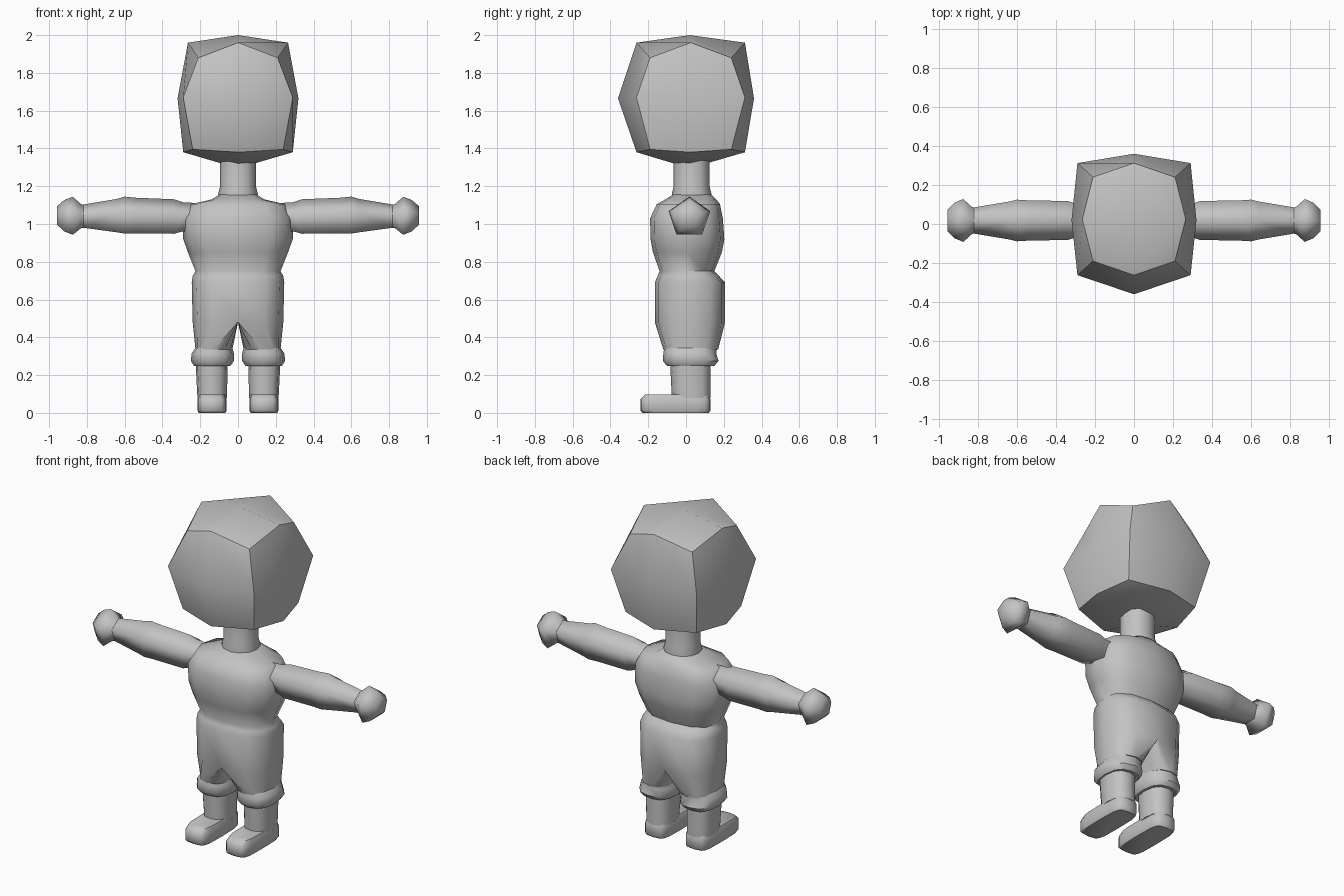
import bpy, bmesh, math

if "Cube" in bpy.data.objects:
    bpy.data.objects.remove(bpy.data.objects["Cube"])

grey = bpy.data.materials.new("plain grey")
grey.diffuse_color = (0.55, 0.55, 0.55, 1)
grey.use_nodes = True
grey.node_tree.nodes["Principled BSDF"].inputs["Base Color"].default_value = grey.diffuse_color


def finish(name, bm, angle=50):
    """Weld, smooth (edges over the angle stay sharp) and store as an object."""
    bmesh.ops.remove_doubles(bm, verts=bm.verts, dist=0.0005)
    bmesh.ops.recalc_face_normals(bm, faces=bm.faces)
    for f in bm.faces:
        f.smooth = True
    for e in bm.edges:
        if e.is_manifold:
            e.smooth = e.calc_face_angle(0) < math.radians(angle)
    me = bpy.data.meshes.new(name)
    bm.to_mesh(me)
    bm.free()
    me.materials.append(grey)
    ob = bpy.data.objects.new(name, me)
    bpy.context.collection.objects.link(ob)
    return ob


def loft(bm, rings, cap_start=True, cap_end=True):
    rows = [[bm.verts.new(p) for p in r] for r in rings]
    n = len(rows[0])
    for a, b in zip(rows, rows[1:]):
        for i in range(n):
            j = (i + 1) % n
            bm.faces.new((a[i], a[j], b[j], b[i]))
    if cap_start:
        bm.faces.new(rows[0])
    if cap_end:
        bm.faces.new(rows[-1])


def oval(z, x0, x1, y0, y1, power=2.5, n=12):
    """Rounded-box ring at height z."""
    def s(v):
        return math.copysign(abs(v) ** (2 / power), v)
    pts = []
    for i in range(n):
        a = math.tau * i / n
        pts.append(((x0 + x1) / 2 + (x1 - x0) / 2 * s(math.cos(a)),
                    (y0 + y1) / 2 + (y1 - y0) / 2 * s(math.sin(a)), z))
    return pts


def flip(ring, side):
    return [(x * side, y, z) for x, y, z in ring]


# Head: cube split once, each kind of point moved to its own distance
bm = bmesh.new()
bmesh.ops.create_cube(bm, size=2)
bmesh.ops.subdivide_edges(bm, edges=bm.edges[:], cuts=1, use_grid_fill=True)
for v in bm.verts:
    i, j, k = (round(c) for c in v.co)
    n = abs(i) + abs(j) + abs(k)
    if n == 1:
        v.co = (i * 0.32, j * 0.36 + (0.02 if not j else 0), 1.665 + k * (0.335 if k > 0 else 0.37))
    elif n == 2:
        v.co = (i * (0.265 if k > 0 else 0.29), 0.025 + j * 0.287, 1.67 + k * 0.29)
    else:
        v.co = (i * (0.21 if k > 0 else 0.24), 0.025 + j * 0.215, 1.88 if k > 0 else 1.395)
finish("head", bm, 46)

# Neck
bm = bmesh.new()
loft(bm, [oval(z, -r, r, 0.03 - r, 0.03 + r, 2.2) for z, r in
          ((1.10, 0.10), (1.16, 0.105), (1.2, 0.095), (1.36, 0.095))])
finish("neck", bm)

# Torso and trouser legs as one skin: z, half width, front y, back y
torso = [(1.155, 0.10, -0.07, 0.135), (1.13, 0.14, -0.11, 0.16), (1.105, 0.25, -0.155, 0.18),
         (1.03, 0.292, -0.19, 0.195), (0.92, 0.29, -0.188, 0.203), (0.85, 0.265, -0.175, 0.19),
         (0.75, 0.225, -0.14, 0.15), (0.725, 0.24, -0.15, 0.175), (0.69, 0.245, -0.165, 0.207),
         (0.48, 0.24, -0.165, 0.207)]
bm = bmesh.new()
rings = [oval(z, -w, w, y0, y1, 2.6) for z, w, y0, y1 in torso]
loft(bm, rings, True, False)
for side in (1, -1):
    top = [(max(0, x), y, z) for x, y, z in rings[-1]]
    low = oval(0.335, 0.03, 0.225, -0.12, 0.17)
    loft(bm, [flip(top, side), flip(low, side)], False, True)
bmesh.ops.dissolve_degenerate(bm, dist=0.0005, edges=bm.edges[:])
finish("torso_and_trousers", bm)

for side, word in ((1, "left"), (-1, "right")):
    # Rolled trouser cuff
    bm = bmesh.new()
    cuff = [(0.345, 0.03, 0.225, -0.115, 0.165), (0.315, 0.022, 0.245, -0.12, 0.16),
            (0.275, 0.022, 0.25, -0.122, 0.172), (0.248, 0.04, 0.232, -0.1, 0.15)]
    loft(bm, [flip(oval(*c), side) for c in cuff])
    finish(word + "_cuff", bm)

    # Shin
    bm = bmesh.new()
    shin = [(0.28, 0.055, 0.225, -0.085, 0.13), (0.08, 0.058, 0.215, -0.075, 0.13)]
    loft(bm, [flip(oval(*c), side) for c in shin])
    finish(word + "_shin", bm)

    # Shoe
    bm = bmesh.new()
    shoe = [(0.0, 0.067, 0.208, -0.23, 0.12), (0.012, 0.06, 0.215, -0.242, 0.13),
            (0.07, 0.06, 0.215, -0.242, 0.13), (0.097, 0.07, 0.205, -0.215, 0.12)]
    loft(bm, [flip(oval(*c, 4.5, 16), side) for c in shoe])
    finish(word + "_shoe", bm)

    # Five-sided sleeve, forearm and fist: x, radius, centre z
    sleeve = [(0.2, 0.08, 1.03), (0.29, 0.085, 1.03), (0.34, 0.101, 1.03), (0.54, 0.104, 1.035),
              (0.6, 0.108, 1.037), (0.64, 0.098, 1.035), (0.83, 0.066, 1.035)]
    fist = [(0.8, 0.064, 1.035), (0.83, 0.07, 1.035), (0.875, 0.111, 1.033),
            (0.92, 0.092, 1.035), (0.957, 0.055, 1.04)]
    for part, rows in (("arm", sleeve), ("fist", fist)):
        bm = bmesh.new()
        rings = []
        for x, r, cz in rows:
            angs = [math.pi / 2 + math.tau * i / 5 for i in range(5)]
            rings.append([(side * x, 0.018 + r * 1.04 * math.cos(a), cz + r * math.sin(a)) for a in angs])
        loft(bm, rings)
        finish(word + "_" + part, bm, 80)
